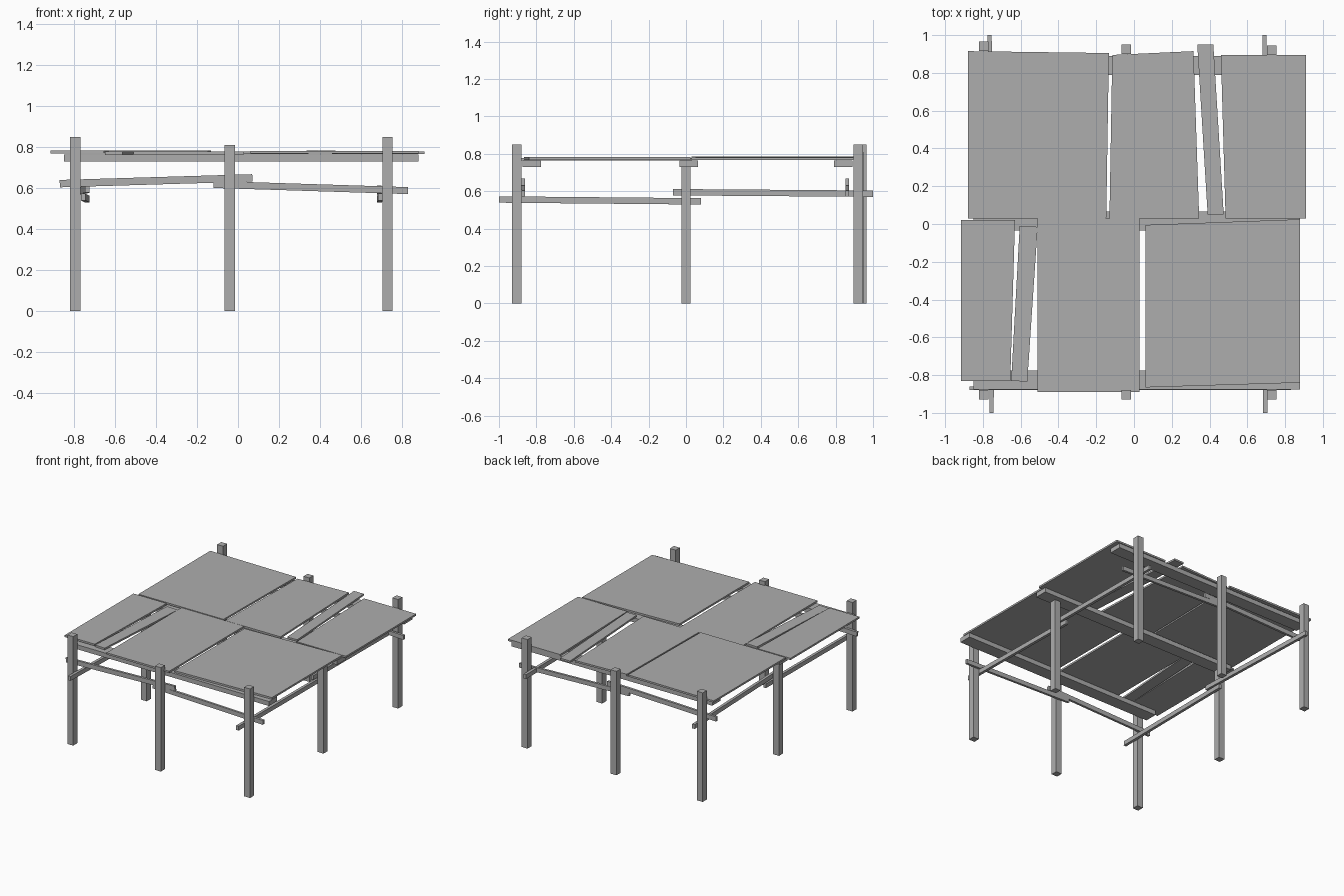
import bpy
import bmesh
from mathutils import Vector

if "Cube" in bpy.data.objects:
    bpy.data.objects.remove(bpy.data.objects["Cube"], do_unlink=True)

GREY = (0.42, 0.42, 0.42, 1)
mat = bpy.data.materials.new("weathered_grey")
mat.use_nodes = True
mat.diffuse_color = GREY
mat.node_tree.nodes["Principled BSDF"].inputs["Base Color"].default_value = GREY


def finish(name, bm):
    bmesh.ops.recalc_face_normals(bm, faces=bm.faces)
    mesh = bpy.data.meshes.new(name)
    bm.to_mesh(mesh)
    bm.free()
    mesh.materials.append(mat)
    bpy.context.scene.collection.objects.link(bpy.data.objects.new(name, mesh))


def beam(name, start, end, width, height):
    """Rectangular bar between two points; width is horizontal."""
    start, end = Vector(start), Vector(end)
    axis = (end - start).normalized()
    up = Vector((0, 1, 0)) if abs(axis.z) > 0.9 else Vector((0, 0, 1))
    side = axis.cross(up).normalized() * width / 2
    top = side.cross(axis).normalized() * height / 2
    bm = bmesh.new()
    ring = [bm.verts.new(start + side * a + top * b)
            for a, b in ((-1, -1), (1, -1), (1, 1), (-1, 1))]
    face = bm.faces.new(ring)
    ext = bmesh.ops.extrude_face_region(bm, geom=[face])
    moved = [v for v in ext["geom"] if isinstance(v, bmesh.types.BMVert)]
    bmesh.ops.translate(bm, verts=moved, vec=end - start)
    bm.faces.ensure_lookup_table()
    if len(bm.faces) < 6:
        bm.faces.new(ring)
    finish(name, bm)


def panel(name, corners, z, thick=0.014):
    """Thin board from a plan outline."""
    bm = bmesh.new()
    low = [bm.verts.new((x, y, z)) for x, y in corners]
    high = [bm.verts.new((x, y, z + thick)) for x, y in corners]
    bm.faces.new(low)
    bm.faces.new(high)
    for i in range(len(low)):
        j = (i + 1) % len(low)
        bm.faces.new((low[i], low[j], high[j], high[i]))
    finish(name, bm)


# Posts around the edge, none in the middle
XS = {"right": -0.795, "middle": -0.04, "left": 0.73}
BACK_Y = {"right": 0.94, "middle": 0.925, "left": 0.92}
for side, x in XS.items():
    top = 0.81 if side == "middle" else 0.85
    beam(f"front_{side}_post", (x, -0.905, 0), (x, -0.905, top), 0.05, 0.05)
    beam(f"back_{side}_post", (x, BACK_Y[side], 0), (x, BACK_Y[side], top), 0.05, 0.05)
    if side != "middle":
        beam(f"{side}_side_post", (x, 0, 0), (x, 0, 0.765), 0.05, 0.05)

# Flat bearers under the roof
for name, y in (("front", -0.825), ("middle", 0.015), ("back", 0.84)):
    beam(f"{name}_bearer", (-0.85, y, 0.747), (0.88, y, 0.747), 0.1, 0.035)

# Slightly sloping rails along front and back
for name, y in (("front", -0.87), ("back", 0.863)):
    beam(f"{name}_right_rail", (-0.87, y, 0.622), (0.07, y, 0.65), 0.018, 0.036)
    beam(f"{name}_left_rail", (-0.12, y, 0.618), (0.83, y, 0.588), 0.018, 0.034)

# Lower rails along both sides, lapped near the middle
for name, x0, x1, x2 in (("right", -0.755, -0.735, -0.765),
                         ("left", 0.695, 0.69, 0.69)):
    beam(f"{name}_front_side_rail", (x0, -1, 0.556), (x1, 0.08, 0.546), 0.022, 0.034)
    beam(f"{name}_back_side_rail", (x1, -0.07, 0.595), (x2, 1, 0.587), 0.022, 0.034)

# Roof boards, front row
panel("front_right_board",
      [(-0.915, -0.83), (-0.655, -0.83), (-0.63, 0.02), (-0.915, 0.02)], 0.77)
panel("front_loose_plank",
      [(-0.65, -0.83), (-0.565, -0.835), (-0.51, -0.015), (-0.605, -0.01)], 0.765)
panel("front_middle_board",
      [(-0.51, -0.89), (0.03, -0.89), (0.03, 0.03), (-0.51, 0.03)], 0.765)
panel("front_left_board",
      [(0.06, -0.865), (0.88, -0.84), (0.88, 0.025), (0.06, -0.005)], 0.768)

# Roof boards, back row
panel("back_right_board",
      [(-0.88, 0.03), (-0.147, 0.03), (-0.133, 0.905), (-0.88, 0.915)], 0.771)
panel("back_middle_board",
      [(-0.13, 0.03), (0.345, 0.03), (0.315, 0.915), (-0.115, 0.895)], 0.766)
panel("back_loose_plank",
      [(0.39, 0.05), (0.475, 0.05), (0.42, 0.95), (0.335, 0.95)], 0.77)
panel("back_left_board",
      [(0.485, 0.03), (0.91, 0.03), (0.91, 0.895), (0.46, 0.895)], 0.766)
